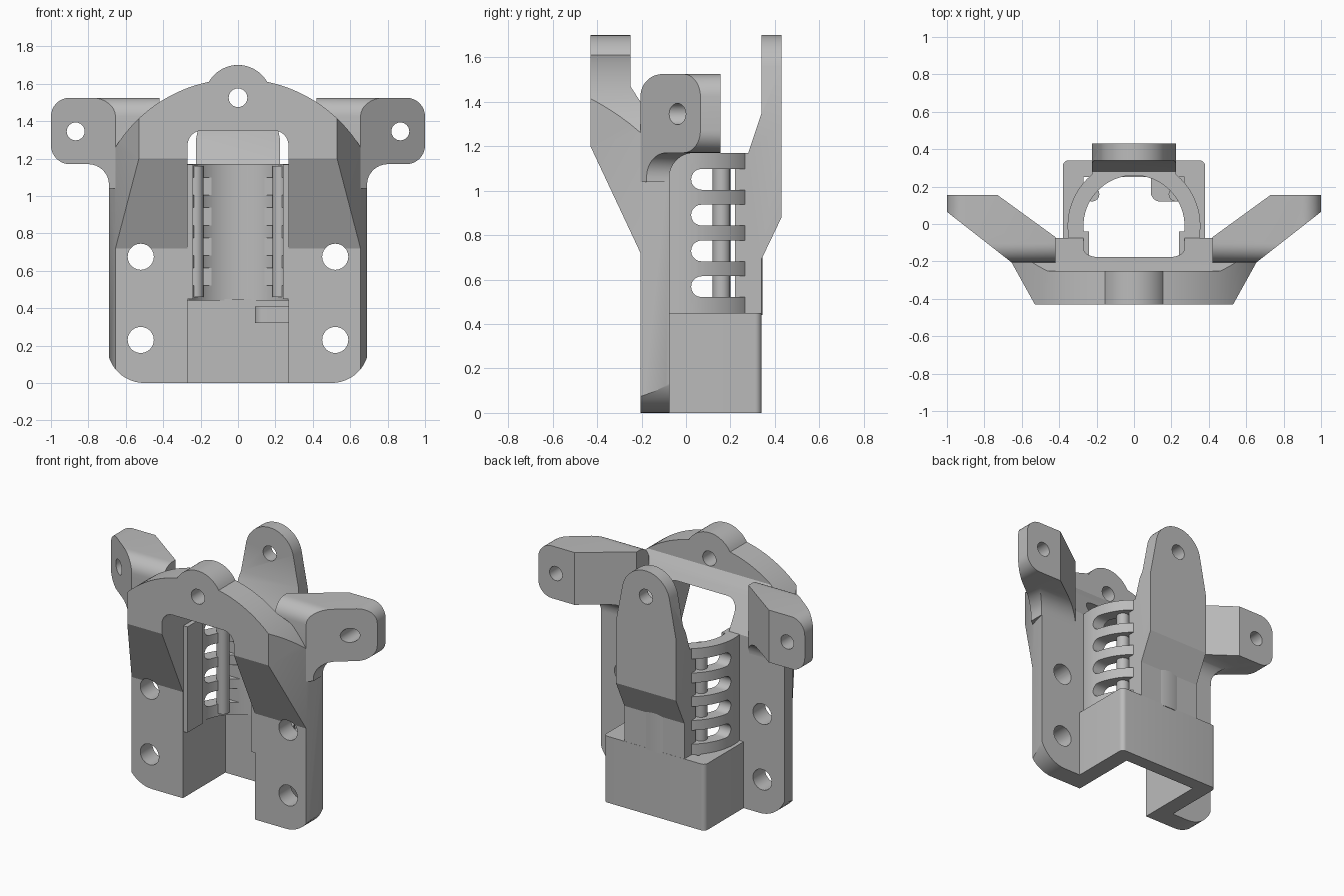
import bpy, bmesh
from math import cos, sin, radians

if "Cube" in bpy.data.objects:
    bpy.data.objects.remove(bpy.data.objects["Cube"], do_unlink=True)

grey = bpy.data.materials.new("plain grey")
grey.use_nodes = True
grey.diffuse_color = (0.5, 0.5, 0.5, 1)
grey.node_tree.nodes["Principled BSDF"].inputs["Base Color"].default_value = (0.5, 0.5, 0.5, 1)


def arc(cx, cy, r, start, end, steps=12):
    angles = [radians(start + (end - start) * i / steps) for i in range(steps + 1)]
    return [(cx + r * cos(a), cy + r * sin(a)) for a in angles]


def mirrored(half):
    return half + [(-a, b) for a, b in reversed(half) if a > 0.0001]


def rect(a0, b0, a1, b1):
    return [(a0, b0), (a1, b0), (a1, b1), (a0, b1)]


def prism(name, points, axis, lo, hi):
    """Extrude a flat outline along one axis."""
    place = {"x": lambda a, b, c: (c, a, b),
             "y": lambda a, b, c: (a, c, b),
             "z": lambda a, b, c: (a, b, c)}[axis]
    bm = bmesh.new()
    low = [bm.verts.new(place(a, b, lo)) for a, b in points]
    high = [bm.verts.new(place(a, b, hi)) for a, b in points]
    bm.faces.new(low)
    bm.faces.new(high)
    for i in range(len(points)):
        j = (i + 1) % len(points)
        bm.faces.new((low[i], low[j], high[j], high[i]))
    bmesh.ops.recalc_face_normals(bm, faces=bm.faces)
    mesh = bpy.data.meshes.new(name)
    bm.to_mesh(mesh)
    bm.free()
    mesh.materials.append(grey)
    obj = bpy.data.objects.new(name, mesh)
    bpy.context.collection.objects.link(obj)
    return obj


def combine(target, operation, points, axis, lo, hi):
    """Cut, trim or extend a part with another prism."""
    tool = prism("tool", points, axis, lo, hi)
    mod = target.modifiers.new("shape", "BOOLEAN")
    mod.operation, mod.solver, mod.object = operation, "EXACT", tool
    bpy.ops.object.select_all(action="DESELECT")
    bpy.context.view_layer.objects.active = target
    target.select_set(True)
    bpy.ops.object.modifier_apply(modifier=mod.name)
    bpy.data.objects.remove(tool, do_unlink=True)


def hole(target, x, z, r):
    combine(target, "DIFFERENCE", arc(x, z, r, 0, 345, 23), "y", -1, 1)


parts = []

# Front bracket: side profile trimmed by the arched outline and tapered plan
bracket = prism("front_bracket", [
    (-0.43, 1.75), (-0.43, 1.2), (-0.205, 0.72), (-0.205, -0.02), (-0.075, -0.02),
    (-0.075, 1.17), (-0.205, 1.4), (-0.25, 1.47), (-0.25, 1.75)], "x", -0.9, 0.9)
outline = ([(0, 0)] + arc(0.5, 0.2, 0.2, -90, 0) + arc(0, 0.856, 0.77, 24.6, 78, 20)
           + arc(0, 1.52, 0.18, 30, 90))
combine(bracket, "INTERSECT", mirrored(outline), "y", -1, 1)
combine(bracket, "INTERSECT", mirrored([(0.53, -0.44), (0.53, -0.43), (0.655, -0.205), (0.69, -0.07)]),
        "z", -0.5, 2)
opening = [(0.27, -0.1)] + arc(0.19, 1.27, 0.08, 0, 90, 8)
combine(bracket, "DIFFERENCE", mirrored(opening), "y", -1, 1)
hole(bracket, 0, 1.525, 0.05)
for side in (-1, 1):
    for z in (0.23, 0.675):
        hole(bracket, side * 0.52, z, 0.07)
parts.append(bracket)

# Swept side ears with bolt holes
for side, label in ((1, "left"), (-1, "right")):
    plan = [(0.42, -0.205), (0.655, -0.205), (1, 0.065), (1, 0.155), (0.73, 0.155), (0.42, -0.07)]
    ear = prism(label + "_ear", [(side * x, y) for x, y in plan], "z", 1, 1.6)
    face = ([(0.3, 1.04), (0.69, 1.04)] + arc(0.8, 1.06, 0.11, 180, 90, 8)
            + arc(0.9, 1.27, 0.1, -90, 0, 8) + arc(0.9, 1.425, 0.1, 0, 90, 8) + [(0.3, 1.525)])
    combine(ear, "INTERSECT", [(side * x, z) for x, z in face], "y", -1, 1)
    profile = ([(-0.3, 1.02), (-0.075, 1.02)] + arc(0.035, 1.06, 0.11, 180, 90, 8)
               + [(0.3, 1.17), (0.3, 1.6), (-0.105, 1.6)] + arc(-0.105, 1.425, 0.1, 90, 180, 8)
               + [(-0.205, 1.3), (-0.3, 1.3)])
    combine(ear, "INTERSECT", profile, "x", -1.2, 1.2)
    hole(ear, side * 0.868, 1.345, 0.048)
    parts.append(ear)

    # Narrow jambs beside the sleeve
    jamb = [(side * x, y) for x, y in rect(0.24, -0.2, 0.3, -0.04)]
    parts.append(prism(label + "_jamb", jamb, "z", 0.45, 1.168))

    # Upright rib behind the vents
    parts.append(prism(label + "_vent_rib", arc(side * 0.225, 0.16, 0.04, 0, 337.5, 15), "z", 0.46, 1.16))

# Lower housing: open-fronted channel
base = [(0.38, -0.08)] + arc(0.35, 0.31, 0.03, 0, 90, 6)
housing = prism("lower_housing", mirrored(base), "z", 0, 0.45)
combine(housing, "DIFFERENCE", rect(-0.27, -0.2, 0.27, 0.25), "z", -0.1, 0.6)
parts.append(housing)
block = [(0.28, 0.12)] + arc(0.14, 0.17, 0.05, 270, 180, 6) + [(0.09, 0.26), (0.28, 0.26)]
parts.append(prism("corner_block", block, "z", 0.32, 0.41))

# Round sleeve with four vent slots on each side
sleeve = prism("vented_sleeve", arc(0, -0.01, 0.355, 0, 355, 71), "z", 0.44, 1.17)
combine(sleeve, "DIFFERENCE", arc(0, -0.01, 0.27, 0, 355, 71), "z", 0, 2)
combine(sleeve, "DIFFERENCE", rect(-1, -1, 1, -0.08), "z", 0, 2)
for row in range(4):
    z = 0.568 + row * 0.161
    slot = arc(0.07, z, 0.047, 270, 90, 10) + [(0.31, z + 0.047), (0.31, z - 0.047)]
    for side in (-1, 1):
        combine(sleeve, "DIFFERENCE", slot, "x", min(side * 0.14, side * 0.5), max(side * 0.14, side * 0.5))
parts.append(sleeve)

# Tall rear tab with a round top
tab = prism("rear_tab", [
    (0.22, 0.44), (0.22, 1.17), (0.28, 1.17), (0.34, 1.35), (0.34, 1.75),
    (0.43, 1.75), (0.43, 0.88), (0.339, 0.69), (0.339, 0.44)], "x", -0.3, 0.3)
combine(tab, "INTERSECT", mirrored([(0.225, 0.4), (0.225, 1.3)] + arc(0, 1.52, 0.18, 12, 90)), "y", -1, 1)
combine(tab, "DIFFERENCE", arc(0, -0.01, 0.27, 0, 355, 71), "z", 0, 2)
hole(tab, 0, 1.525, 0.05)
parts.append(tab)

# Smooth the curved walls and keep edges crisp
bpy.ops.object.select_all(action="DESELECT")
for part in parts:
    part.select_set(True)
bpy.context.view_layer.objects.active = parts[0]
bpy.ops.object.shade_smooth_by_angle(angle=radians(25))
